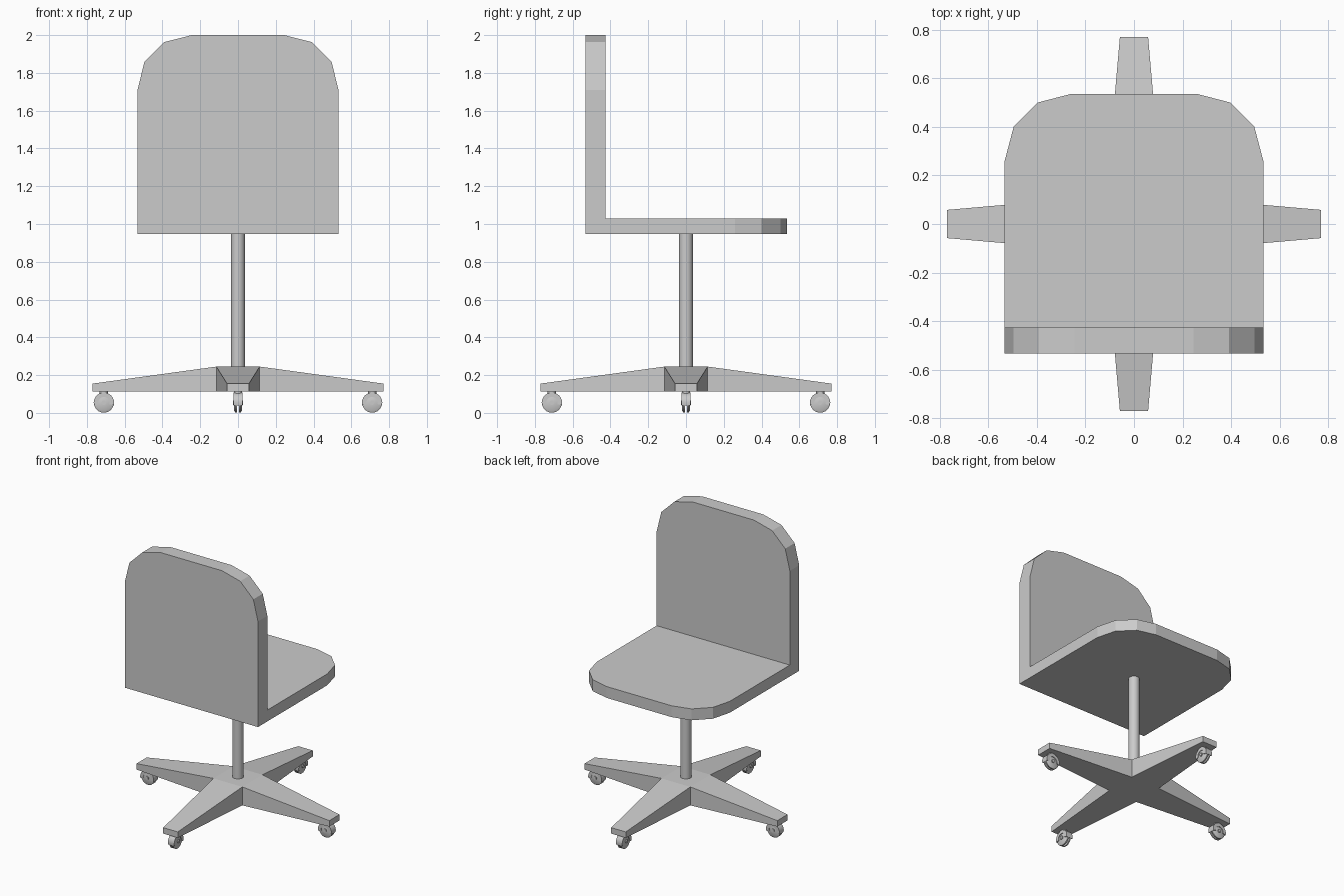
import bpy, bmesh, math
from mathutils import Matrix, Vector

if "Cube" in bpy.data.objects:
    bpy.data.objects.remove(bpy.data.objects["Cube"])


def finish(bm, name, smooth=False):
    bmesh.ops.recalc_face_normals(bm, faces=bm.faces)
    me = bpy.data.meshes.new(name)
    bm.to_mesh(me)
    bm.free()
    ob = bpy.data.objects.new(name, me)
    bpy.context.collection.objects.link(ob)
    if smooth:
        bpy.context.view_layer.objects.active = ob
        ob.select_set(True)
        bpy.ops.object.shade_smooth_by_angle(angle=math.radians(35))
        ob.select_set(False)
    return ob


def extrude(bm, pts, vec):
    """Closed prism from a 3D outline."""
    f = bm.faces.new([bm.verts.new(p) for p in pts])
    r = bmesh.ops.extrude_face_region(bm, geom=[f], use_keep_orig=True)
    vs = [v for v in r["geom"] if isinstance(v, bmesh.types.BMVert)]
    bmesh.ops.translate(bm, verts=vs, vec=Vector(vec))


def mirrored(half):
    return half + [(-x, y) for x, y in reversed(half)]


def cylinder(bm, r1, r2, depth, mat, seg):
    bmesh.ops.create_cone(bm, cap_ends=True, segments=seg, radius1=r1,
                          radius2=r2, depth=depth, matrix=mat)


# Seat with chamfered front corners
bm = bmesh.new()
outline = mirrored([(0.532, -0.425), (0.532, 0.26), (0.495, 0.40), (0.395, 0.50), (0.26, 0.535)])
extrude(bm, [(x, y, 0.948) for x, y in outline], (0, 0, 0.082))
finish(bm, "seat")

# Backrest with chamfered top corners
bm = bmesh.new()
outline = mirrored([(0.532, 0.948), (0.532, 1.71), (0.495, 1.86), (0.39, 1.963), (0.245, 2.0)])
extrude(bm, [(x, -0.532, z) for x, z in outline], (0, 0.107, 0))
finish(bm, "backrest")

# Central post
bm = bmesh.new()
cylinder(bm, 0.037, 0.037, 0.73, Matrix.Translation((0, 0, 0.59)), 16)
finish(bm, "post", True)

# Four-armed tapered base
bm = bmesh.new()
H, E, L, Z0 = 0.115, 0.058, 0.77, 0.112
bottom, top = [], []
for i in range(4):
    rot = Matrix.Rotation(i * math.pi / 2, 3, 'Z')
    for x, y, zt in ((H, -H, 0.245), (L, -E, 0.155), (L, E, 0.155)):
        bottom.append(bm.verts.new(rot @ Vector((x, y, Z0))))
        top.append(bm.verts.new(rot @ Vector((x, y, zt))))
n = len(top)
for i in range(n):
    j = (i + 1) % n
    bm.faces.new((bottom[i], bottom[j], top[j], top[i]))
bm.faces.new(bottom[::-1])
bm.faces.new([top[i] for i in (0, 3, 6, 9)])
for i in range(0, n, 3):
    bm.faces.new([top[(i + k) % n] for k in range(4)])
finish(bm, "base")

# Casters: stem, twin wheels with rounded rims, and a curved hood over them
for i in range(4):
    place = Matrix.Rotation(i * math.pi / 2, 4, 'Z') @ Matrix.Translation((0.71, 0, 0.054))
    lay = Matrix.Rotation(math.pi / 2, 4, 'X')

    bm = bmesh.new()
    for s in (-1, 1):
        flip = Matrix.Rotation(math.pi / 2 * s, 4, 'X')
        cylinder(bm, 0.053, 0.053, 0.009,
                 place @ Matrix.Translation((0, s * 0.0095, 0)) @ lay, 24)
        cylinder(bm, 0.043, 0.053, 0.006,
                 place @ Matrix.Translation((0, s * 0.017, 0)) @ flip, 24)
    cylinder(bm, 0.012, 0.012, 0.054, place @ lay, 12)
    finish(bm, f"caster_wheels_{i + 1}", True)

    bm = bmesh.new()
    angles = [math.radians(-15 + 210 * k / 14) for k in range(15)]
    arc = [(r * math.cos(a), r * math.sin(a))
           for r, seq in ((0.054, angles), (0.03, angles[::-1])) for a in seq]
    extrude(bm, [(x, -0.025, z) for x, z in arc], (0, 0.05, 0))
    bmesh.ops.transform(bm, matrix=place, verts=bm.verts)
    cylinder(bm, 0.022, 0.022, 0.03, place @ Matrix.Translation((0, 0, 0.05)), 12)
    finish(bm, f"caster_hood_{i + 1}", True)
